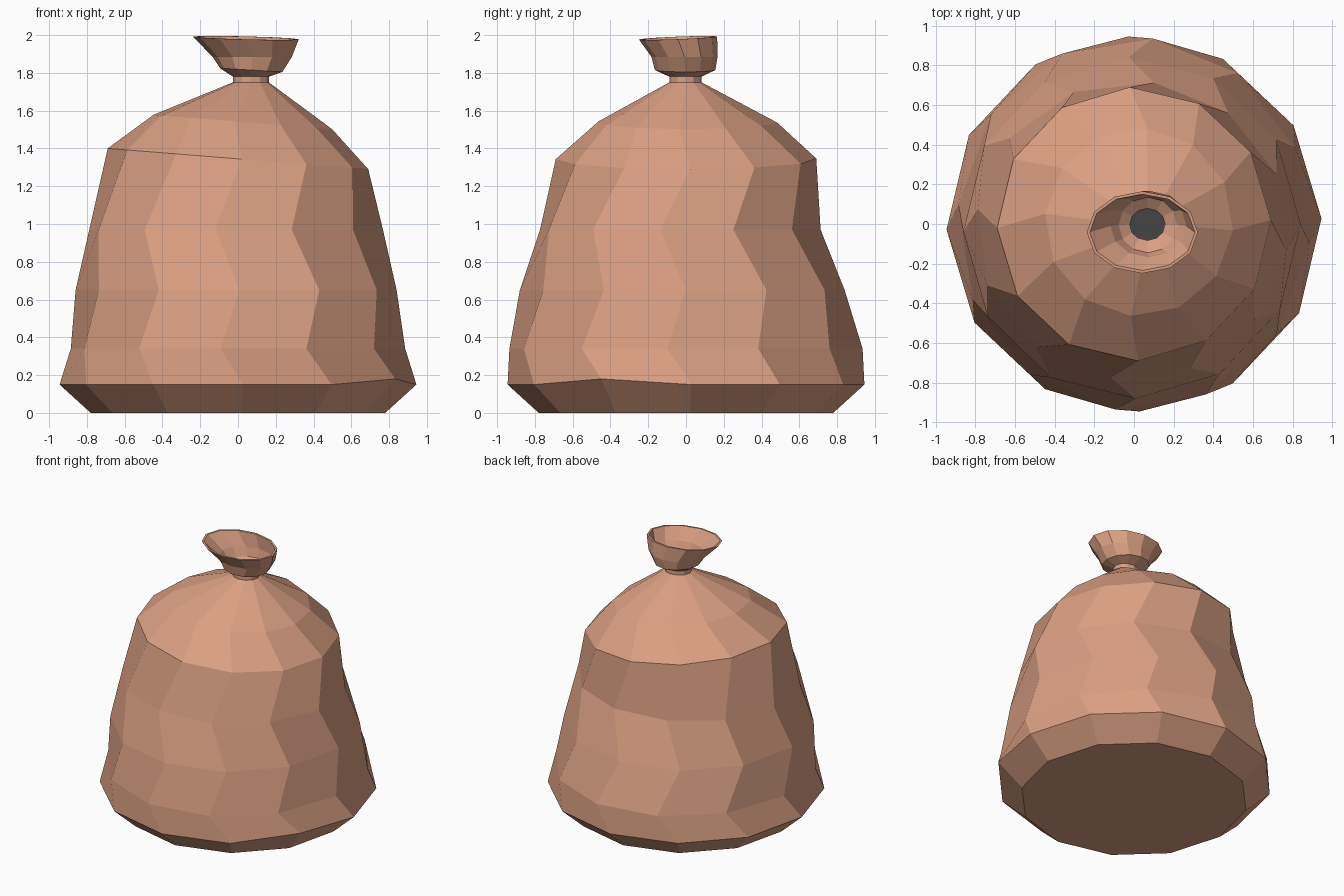
import bpy, bmesh
from math import sin, cos, radians

SIDES = 12

cube = bpy.data.objects.get("Cube")
if cube:
    bpy.data.objects.remove(cube, do_unlink=True)


def material(name, colour):
    mat = bpy.data.materials.new(name)
    mat.use_nodes = True
    mat.diffuse_color = colour
    bsdf = mat.node_tree.nodes["Principled BSDF"]
    bsdf.inputs["Base Color"].default_value = colour
    bsdf.inputs["Roughness"].default_value = 0.9
    return mat


def ring(bm, z, rx, ry, twist=0, centre=(0, 0), tilt=(0, 0)):
    """One twelve-sided loop; tilt is the slope of the loop along x and y."""
    verts = []
    for i in range(SIDES):
        a = radians(twist + i * 360 / SIDES)
        x, y = rx * cos(a), ry * sin(a)
        verts.append(bm.verts.new((centre[0] + x, centre[1] + y,
                                   z + tilt[0] * x + tilt[1] * y)))
    return verts


def bridge(bm, lower, upper):
    for i in range(SIDES):
        j = (i + 1) % SIDES
        bm.faces.new((lower[i], lower[j], upper[j], upper[i]))


def finish(bm, name, mat):
    mesh = bpy.data.meshes.new(name)
    bm.to_mesh(mesh)
    bm.free()
    mesh.materials.append(mat)
    obj = bpy.data.objects.new(name, mesh)
    bpy.context.scene.collection.objects.link(obj)
    return obj


def loft(name, rings, mat, close_base=False):
    bm = bmesh.new()
    loops = [ring(bm, **r) for r in rings]
    for lower, upper in zip(loops, loops[1:]):
        bridge(bm, lower, upper)
    if close_base:
        bm.faces.new(list(reversed(loops[0])))
        # one lifted crease on the front left of the base
        loops[1][11].co.z += 0.03
    return finish(bm, name, mat)


cloth = material("tan cloth", (0.70, 0.35, 0.225, 1))
dark = material("dark opening", (0.058, 0.058, 0.058, 1))
neck = (0.068, -0.003)

# Sagging bag, with alternating twists for the creased sides
loft("sack_body", [
    dict(z=0, rx=0.78, ry=0.78, twist=1.5),
    dict(z=0.15, rx=0.945, ry=0.945, twist=1.7),
    dict(z=0.34, rx=0.89, ry=0.94, twist=-6),
    dict(z=0.65, rx=0.85, ry=0.86, twist=1.2, centre=(-0.01, -0.02)),
    dict(z=0.97, rx=0.785, ry=0.75, twist=-8, centre=(-0.01, -0.03)),
    dict(z=1.345, rx=0.69, ry=0.69, twist=1.7, tilt=(-0.08, 0)),
    dict(z=1.54, rx=0.475, ry=0.475, twist=-5, centre=(0.025, 0.01),
         tilt=(-0.08, 0)),
    dict(z=1.75, rx=0.095, ry=0.085, centre=neck),
], cloth, close_base=True)

# Tied neck, flared mouth, rim and inner lining
loft("gathered_mouth", [
    dict(z=1.75, rx=0.095, ry=0.085, centre=neck),
    dict(z=1.78, rx=0.095, ry=0.085, centre=neck),
    dict(z=1.815, rx=0.165, ry=0.16, centre=(0.07, -0.005), tilt=(-0.06, 0)),
    dict(z=1.885, rx=0.21, ry=0.175, centre=(0.075, -0.008)),
    dict(z=1.985, rx=0.28, ry=0.207, centre=(0.042, -0.042),
         tilt=(-0.025, 0.04)),
    dict(z=1.985, rx=0.265, ry=0.192, centre=(0.042, -0.042),
         tilt=(-0.025, 0.04)),
    dict(z=1.89, rx=0.192, ry=0.158, centre=(0.073, -0.01)),
    dict(z=1.825, rx=0.147, ry=0.14, centre=(0.07, -0.005)),
    dict(z=1.785, rx=0.09, ry=0.082, centre=neck),
], cloth)

# Dark floor of the opening
bm = bmesh.new()
bm.faces.new(ring(bm, z=1.785, rx=0.09, ry=0.082, centre=neck))
finish(bm, "neck_opening", dark)
